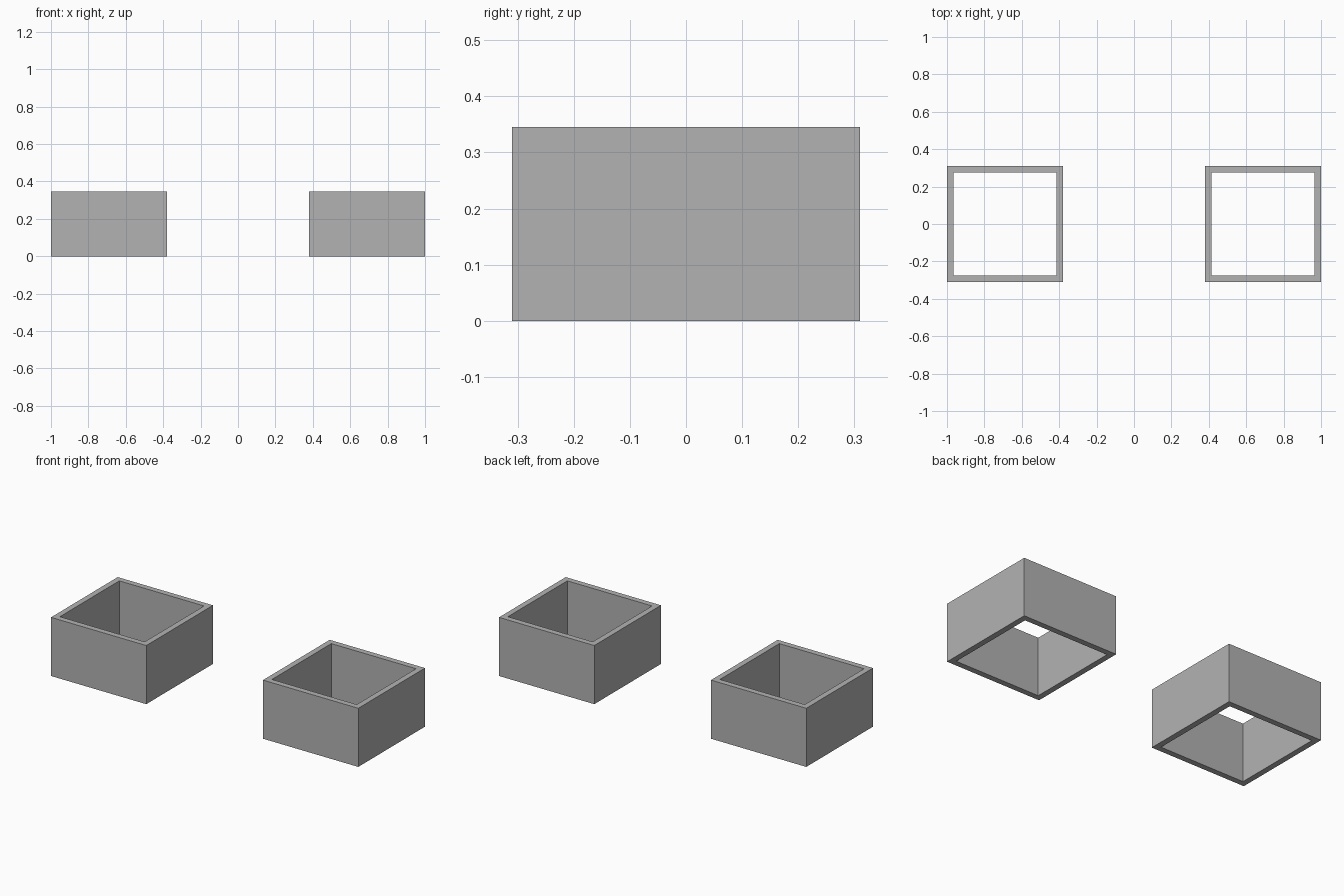
import bpy
import bmesh

SIZE, HEIGHT, WALL, CENTRE = 0.62, 0.345, 0.034, 0.69

cube = bpy.data.objects.get("Cube")
if cube:
    bpy.data.objects.remove(cube, do_unlink=True)

grey = bpy.data.materials.new("plain grey")
grey.use_nodes = True
grey.diffuse_color = (0.45, 0.45, 0.45, 1)
grey.node_tree.nodes["Principled BSDF"].inputs["Base Color"].default_value = grey.diffuse_color


def square_ring(bm, half, z):
    return [bm.verts.new((x * half, y * half, z))
            for x, y in ((-1, -1), (1, -1), (1, 1), (-1, 1))]


def square_frame(name, x):
    # Open square tube: outer wall, top rim, inner wall, bottom rim
    bm = bmesh.new()
    outer, inner = SIZE / 2, SIZE / 2 - WALL
    rings = [square_ring(bm, half, z) for half, z in
             ((outer, 0), (outer, HEIGHT), (inner, HEIGHT), (inner, 0))]
    for a, b in zip(rings, rings[1:] + rings[:1]):
        for i in range(4):
            j = (i + 1) % 4
            bm.faces.new((a[i], a[j], b[j], b[i]))
    bmesh.ops.recalc_face_normals(bm, faces=bm.faces)
    mesh = bpy.data.meshes.new(name)
    bm.to_mesh(mesh)
    bm.free()
    mesh.materials.append(grey)
    frame = bpy.data.objects.new(name, mesh)
    frame.location.x = x
    bpy.context.collection.objects.link(frame)


# Matching pair, one on each side
square_frame("left_square_frame", CENTRE)
square_frame("right_square_frame", -CENTRE)
